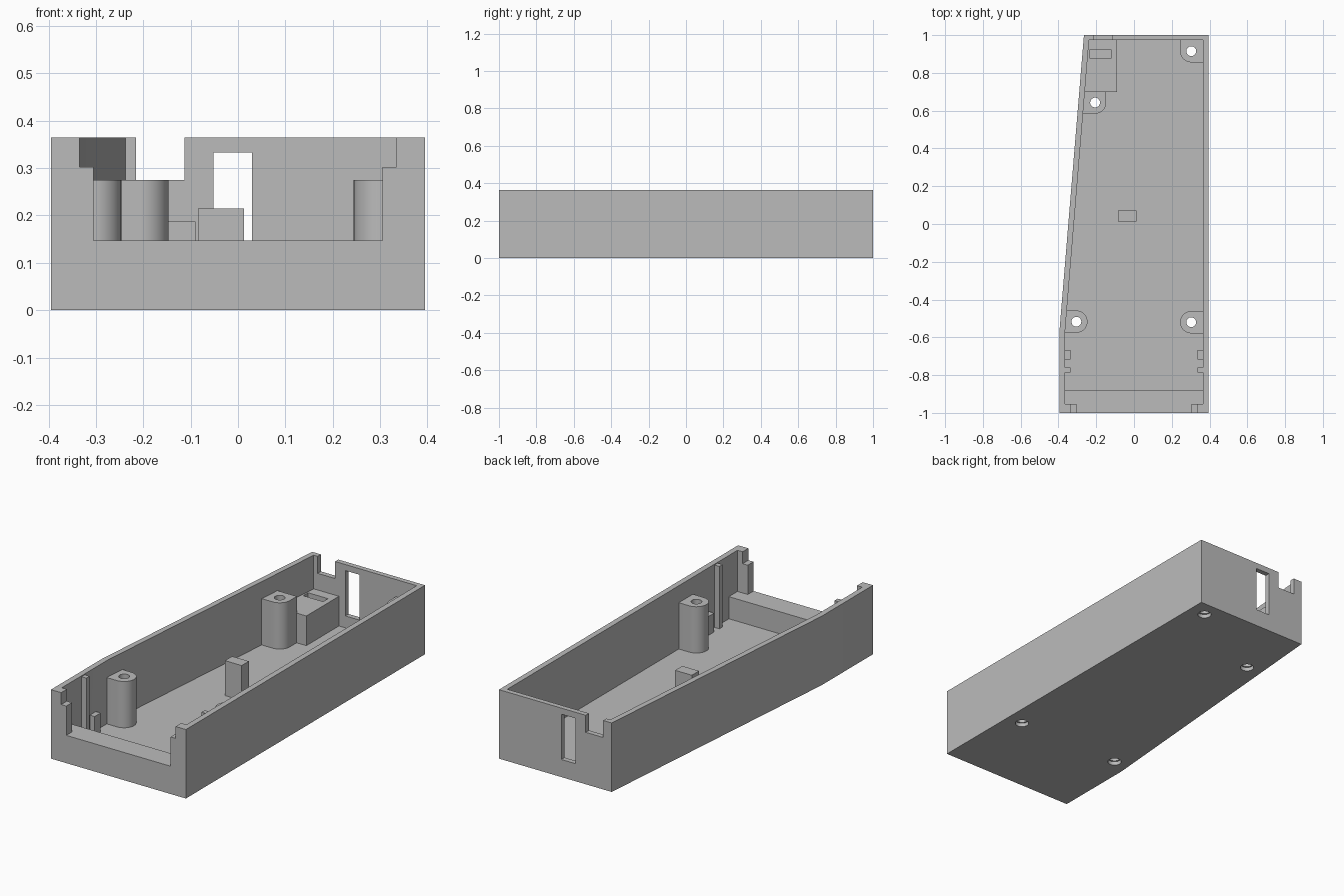
import bpy, bmesh, math

if "Cube" in bpy.data.objects:
    bpy.data.objects.remove(bpy.data.objects["Cube"])

grey = bpy.data.materials.new("plain grey")
grey.diffuse_color = (0.5, 0.5, 0.5, 1)
grey.use_nodes = True
grey.node_tree.nodes["Principled BSDF"].inputs["Base Color"].default_value = grey.diffuse_color

H, FLOOR, LEDGE, BOSS_TOP = 0.365, 0.03, 0.147, 0.275


def prism(name, pts, lo, hi, axis="z"):
    """Extrude a 2D outline: (x, y) along z, or (x, z) along y."""
    bm = bmesh.new()
    def to3(p, d):
        return (p[0], p[1], d) if axis == "z" else (p[0], d, p[1])
    a = [bm.verts.new(to3(p, lo)) for p in pts]
    b = [bm.verts.new(to3(p, hi)) for p in pts]
    bm.faces.new(a)
    bm.faces.new(b)
    for i in range(len(pts)):
        j = (i + 1) % len(pts)
        bm.faces.new((a[i], a[j], b[j], b[i]))
    bmesh.ops.recalc_face_normals(bm, faces=bm.faces)
    me = bpy.data.meshes.new(name)
    bm.to_mesh(me)
    bm.free()
    me.materials.append(grey)
    ob = bpy.data.objects.new(name, me)
    bpy.context.collection.objects.link(ob)
    return ob


def box(name, x0, x1, y0, y1, z0, z1):
    return prism(name, [(x0, y0), (x1, y0), (x1, y1), (x0, y1)], z0, z1)


def arc(cx, cy, r, a0, a1, n=16):
    return [(cx + r * math.cos(math.radians(a0 + (a1 - a0) * i / n)),
             cy + r * math.sin(math.radians(a0 + (a1 - a0) * i / n))) for i in range(n + 1)]


def select(ob):
    bpy.ops.object.select_all(action="DESELECT")
    ob.select_set(True)
    bpy.context.view_layer.objects.active = ob


def cut(ob, cutter):
    select(ob)
    m = ob.modifiers.new("cut", "BOOLEAN")
    m.operation, m.solver, m.object = "DIFFERENCE", "EXACT", cutter
    bpy.ops.object.modifier_apply(modifier=m.name)
    bpy.data.objects.remove(cutter)


def smooth(ob):
    select(ob)
    bpy.ops.object.shade_smooth_by_angle(angle=math.radians(30))


# Tray with one slanted side
tray = prism("tray", [(-0.395, -1), (0.395, -1), (0.395, 1), (-0.265, 1), (-0.395, -0.57)], 0, H)
cut(tray, prism("cavity", [(-0.365, -0.88), (0.365, -0.88), (0.365, 0.973),
                           (-0.238, 0.973), (-0.365, -0.57)], FLOOR, H + 0.1))
# Space above the front ledge, then the stepped front opening
cut(tray, box("ledge_space", -0.365, 0.365, -0.952, -0.87, LEDGE, H + 0.1))
cut(tray, prism("front_opening", [(-0.305, LEDGE), (0.305, LEDGE), (0.305, 0.302), (0.335, 0.302),
                                  (0.335, 0.5), (-0.335, 0.5), (-0.335, 0.302), (-0.305, 0.302)],
                -1.1, -0.94, "y"))
# Back wall notch and window
cut(tray, box("notch", -0.215, -0.113, 0.96, 1.1, BOSS_TOP, H + 0.1))
cut(tray, box("window", -0.052, 0.03, 0.96, 1.1, 0.093, 0.333))

# Screw bosses blended into the walls
R = 0.059
bosses = {
    "front_left_boss": ((-0.305, -0.517),
                        [(-0.372, -0.517 - R)] + arc(-0.305, -0.517, R, -90, 90) + [(-0.372, -0.517 + R)]),
    "front_right_boss": ((0.303, -0.52),
                         [(0.372, -0.52 + R)] + arc(0.303, -0.52, R, 90, 270) + [(0.372, -0.52 - R)]),
    "back_right_boss": ((0.303, 0.915),
                        [(0.372, 0.98), (0.303 - R, 0.98)] + arc(0.303, 0.915, R, 180, 270)
                        + [(0.372, 0.915 - R)]),
    "back_left_boss": ((-0.206, 0.643),
                       [(-0.275, 0.643 - R)] + arc(-0.206, 0.643, R, -90, 0)
                       + [(-0.206 + R, 0.702), (-0.275, 0.702)]),
}
for name, ((cx, cy), outline) in bosses.items():
    boss = prism(name, outline, 0.025, BOSS_TOP)
    hole = arc(cx, cy, 0.026, 0, 360, 32)[:-1]
    cut(boss, prism("hole", hole, -0.1, 0.5))
    cut(tray, prism("hole", hole, -0.1, 0.1))
    cut(tray, prism("counterbore", arc(cx, cy, 0.034, 0, 360, 32)[:-1], -0.1, 0.02))
    smooth(boss)
smooth(tray)

# Slotted block in the back left corner
block = prism("slotted_block", [(-0.265, 0.70), (-0.09, 0.70), (-0.09, 0.98), (-0.245, 0.98)], 0.025, 0.187)
cut(block, box("slot", -0.235, -0.118, 0.88, 0.921, 0.06, 0.4))

# Middle support block
box("middle_support", -0.085, 0.013, 0.012, 0.072, 0.025, 0.215)

# Guide ribs on both side walls
for side, s in (("left", -1), ("right", 1)):
    x0, x1 = sorted((s * 0.337, s * 0.372))
    box(side + "_tall_rib", x0, x1, -0.787, -0.76, 0.025, 0.36)
    box(side + "_short_rib", x0, x1, -0.717, -0.667, 0.025, 0.13)
